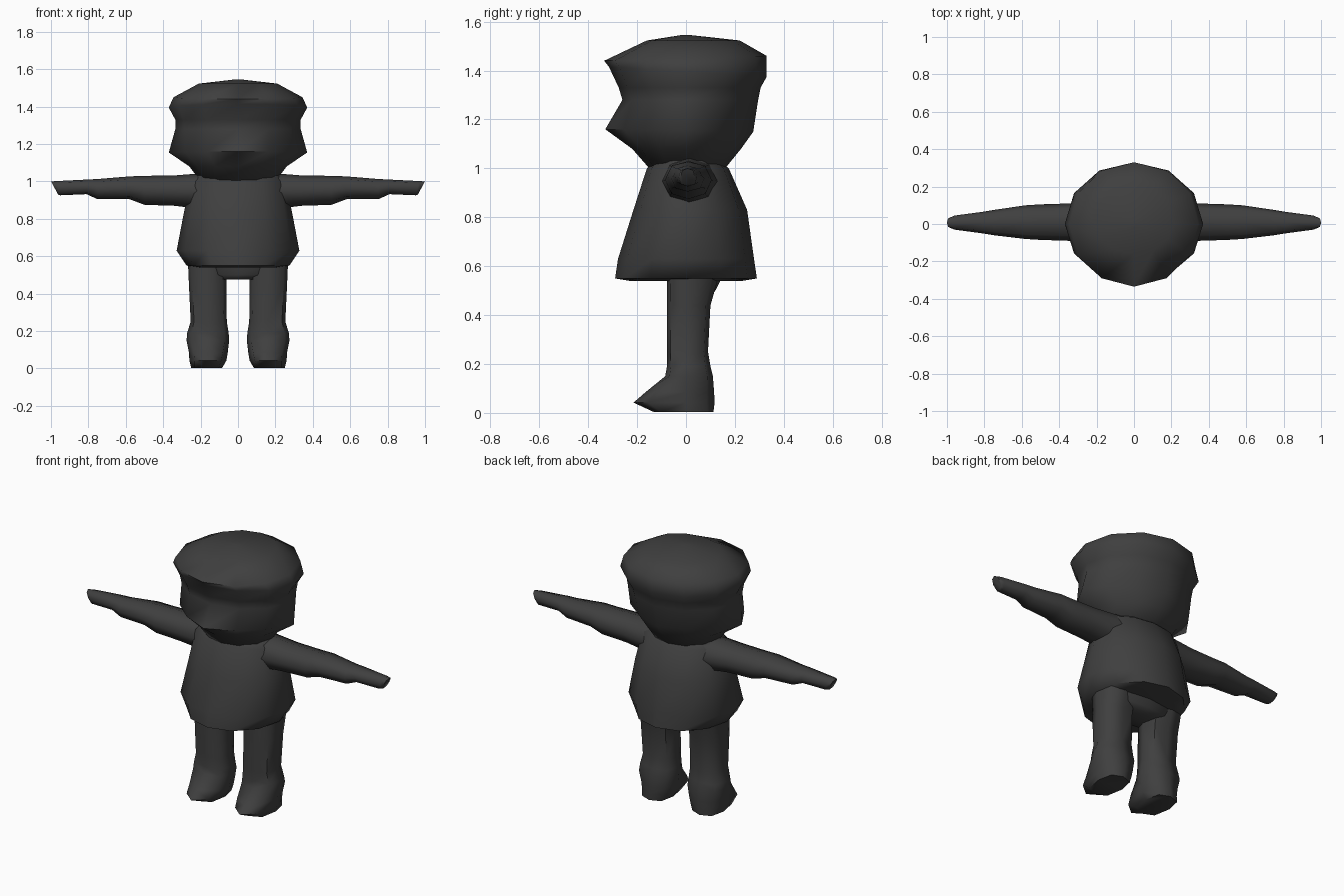
import bpy, bmesh, math

charcoal = bpy.data.materials.new("charcoal")
charcoal.diffuse_color = (0.05, 0.05, 0.05, 1)


def loft(name, rings, sides=12, along_x=0, mirror=False):
    """Skin closed rings: (height, min_u, max_u, min_v, max_v, diagonal scale, tilt)."""
    bm = bmesh.new()
    loops = []
    for h, u0, u1, v0, v1, diag, tilt in rings:
        cu, ru = (u0 + u1) / 2, (u1 - u0) / 2
        # widest line stays near v = 0 when the ring straddles it
        cv = min(max(0, v0), v1) if not along_x else (v0 + v1) / 2
        loop = []
        for i in range(sides):
            a = 2 * math.pi * i / sides
            c, s = math.cos(a), math.sin(a)
            k = 1 + (diag - 1) * abs(math.sin(2 * a))
            u = cu + ru * c * k
            v = cv + (v1 - cv if s > 0 else cv - v0) * s * k
            # arms run along x, everything else runs up z
            co = (h + tilt * s, u, v) if along_x else (u, v, h + tilt * s)
            loop.append(bm.verts.new(co))
        loops.append(loop)
    for a, b in zip(loops, loops[1:]):
        for i in range(sides):
            j = (i + 1) % sides
            bm.faces.new((a[i], a[j], b[j], b[i]))
    bm.faces.new(loops[0][::-1])
    bm.faces.new(loops[-1])
    bmesh.ops.recalc_face_normals(bm, faces=bm.faces)
    me = bpy.data.meshes.new(name)
    bm.to_mesh(me)
    bm.free()
    me.materials.append(charcoal)
    ob = bpy.data.objects.new(name, me)
    bpy.context.collection.objects.link(ob)
    if mirror:
        ob.modifiers.new("other_side", 'MIRROR')
        ob.modifiers["other_side"].use_mirror_merge = False
    bpy.ops.object.select_all(action='DESELECT')
    ob.select_set(True)
    bpy.context.view_layer.objects.active = ob
    bpy.ops.object.shade_smooth_by_angle(angle=math.radians(62))
    return ob


# Head: chin, pointed cheeks and muzzle, then the flared cap
loft("head", [
    (1.00, -.20, .20, -.15, .16, 1, 0),
    (1.08, -.26, .26, -.22, .225, .95, 0),
    (1.155, -.37, .37, -.33, .275, .87, -.005),
    (1.28, -.335, .335, -.26, .295, .98, 0),
    (1.33, -.335, .335, -.275, .305, 1, 0),
    (1.395, -.37, .37, -.315, .33, 1, -.02),
    (1.45, -.345, .345, -.335, .33, 1, .01),
    (1.523, -.21, .21, -.16, .22, 1, 0),
    (1.545, -.02, .02, -.02, .02, 1, 0)])

# Smock-like body, flaring to a wide hem
loft("body", [
    (.54, -.22, .22, -.23, .23, 1, 0),
    (.55, -.275, .275, -.29, .29, 1, 0),
    (.63, -.328, .328, -.278, .278, 1, 0),
    (.83, -.29, .29, -.215, .25, 1, 0),
    (1.0, -.255, .255, -.16, .175, 1.02, 0),
    (1.05, -.21, .21, -.11, .11, 1, 0)])

# Hips joining the legs
loft("hips", [
    (.475, -.15, .15, -.06, .10, 1.15, 0),
    (.50, -.25, .25, -.075, .12, 1.15, 0),
    (.58, -.27, .27, -.08, .16, 1.15, 0)], sides=8)

# Arms tapering to slanted hands
loft("arms", [
    (.18, -.10, .13, .85, 1.045, 1, 0),
    (.34, -.09, .11, .87, 1.032, 1.03, 0),
    (.50, -.085, .105, .875, 1.03, 1.03, 0),
    (.58, -.08, .10, .905, 1.027, 1.05, 0),
    (.75, -.06, .075, .905, 1.013, 1.05, 0),
    (.81, -.05, .065, .932, 1.01, 1.05, 0),
    (.96, -.03, .045, .926, 1.002, 1.08, .01),
    (.98, -.022, .036, .928, 1.0, 1.08, .02)],
    sides=8, along_x=1, mirror=True)

# Legs with cuffed ankles and pointed feet
loft("legs", [
    (.003, .085, .25, -.13, .112, 1.1, 0),
    (.042, .062, .26, -.215, .117, 1.02, 0),
    (.085, .055, .262, -.165, .115, 1.06, 0),
    (.15, .047, .275, -.085, .11, 1.12, 0),
    (.19, .05, .272, -.078, .10, 1.12, 0),
    (.25, .06, .253, -.078, .09, 1.15, 0),
    (.44, .062, .262, -.078, .10, 1.15, 0),
    (.58, .062, .268, -.078, .14, 1.12, 0)],
    sides=8, mirror=True)
